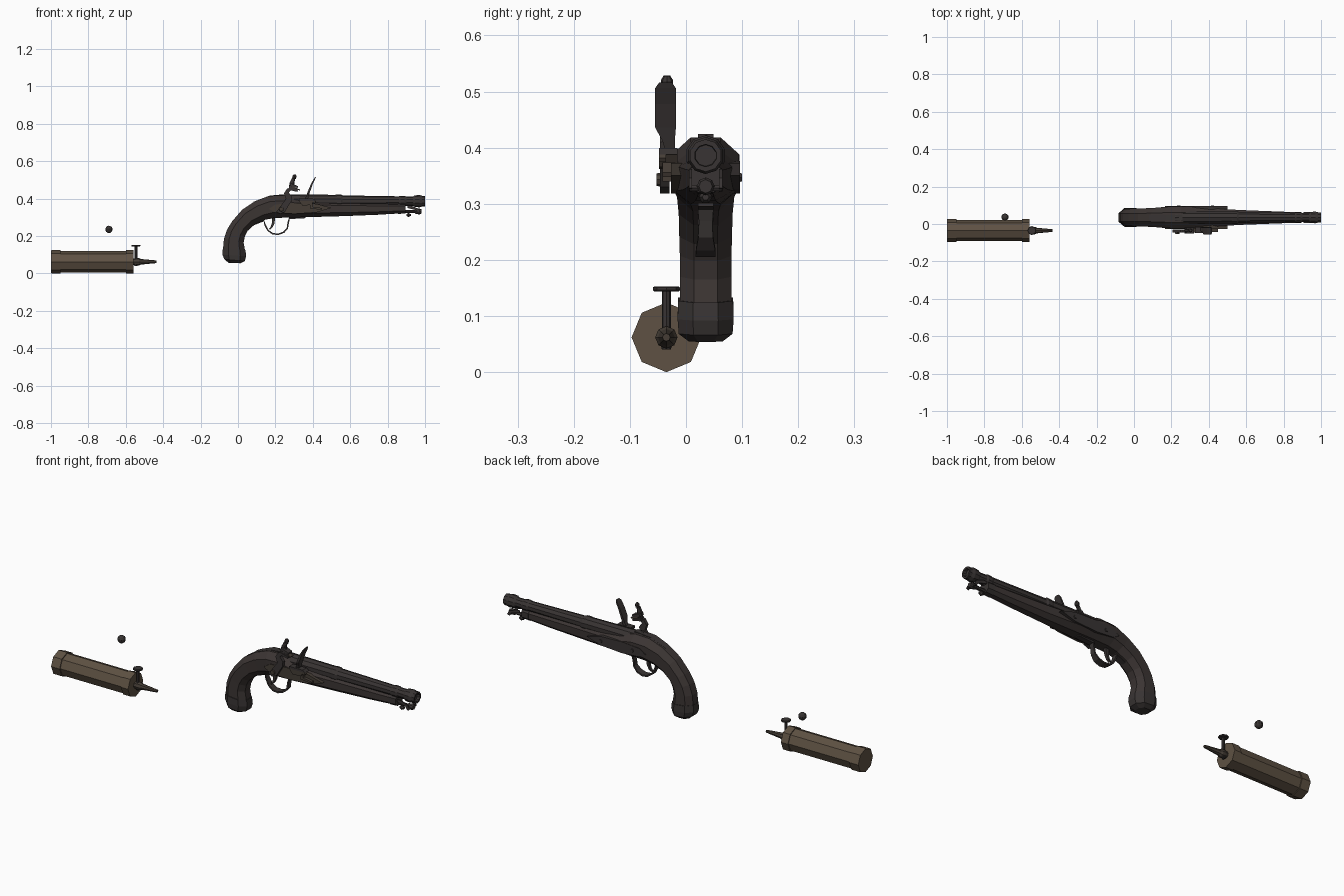
import bpy, bmesh, math
from mathutils import Vector


def material(name, rgb):
    m = bpy.data.materials.new(name)
    m.diffuse_color = (*rgb, 1)
    return m


WOOD = material("dark stained wood", (0.044, 0.035, 0.033))
IRON = material("dark iron", (0.040, 0.034, 0.033))
BRASS = material("aged brass", (0.112, 0.083, 0.056))
LOCK = material("browned steel", (0.058, 0.046, 0.036))
CY = 0.035      # pistol centre plane
FY = -0.035     # flask centre plane


def finish(name, bm, mat):
    bmesh.ops.recalc_face_normals(bm, faces=bm.faces)
    me = bpy.data.meshes.new(name)
    bm.to_mesh(me)
    bm.free()
    me.materials.append(mat)
    ob = bpy.data.objects.new(name, me)
    bpy.context.collection.objects.link(ob)
    return ob


def skin(name, rings, mat):
    """Skin a list of equal point rings and cap both ends."""
    bm = bmesh.new()
    vs = [[bm.verts.new(p) for p in r] for r in rings]
    n = len(vs[0])
    for a, b in zip(vs, vs[1:]):
        for i in range(n):
            bm.faces.new((a[i], a[(i + 1) % n], b[(i + 1) % n], b[i]))
    bm.faces.new(vs[0])
    bm.faces.new(vs[-1])
    return finish(name, bm, mat)


def lathe(name, prof, origin, axis, mat, n=8, turn=0.0):
    """Turned part: prof holds (distance along axis, radius)."""
    a = Vector(axis).normalized()
    u = Vector((0, 1, 0)) if abs(a.y) < 0.9 else Vector((1, 0, 0))
    w = a.cross(u).normalized()
    u = w.cross(a)
    ang = [2 * math.pi * i / n + turn for i in range(n)]
    return skin(name, [[Vector(origin) + a * d + (u * math.cos(t) + w * math.sin(t)) * r
                        for t in ang] for d, r in prof], mat)


def plate(name, pts, y0, y1, mat):
    """Side outline (x, z) extruded across y."""
    return skin(name, [[(x, y, z) for x, z in pts] for y in (y0, y1)], mat)


def strap(name, path, mat):
    """Flat strip along (x, z, half width, half thickness)."""
    rings = []
    for i, (x, z, w, t) in enumerate(path):
        a, b = path[max(i - 1, 0)], path[min(i + 1, len(path) - 1)]
        d = Vector((b[0] - a[0], b[1] - a[1])).normalized()
        rings.append([(x - d.y * t * k, CY + w * j, z + d.x * t * k)
                      for j, k in ((-1, -1), (1, -1), (1, 1), (-1, 1))])
    return skin(name, rings, mat)


def loft(name, stations, mat):
    """Chamfered section between outer and inner (x, z) edge with a half width."""
    shape = [(-.45, 1), (.45, 1), (1, .5), (1, -.5), (.45, -1), (-.45, -1), (-1, -.5), (-1, .5)]
    rings = []
    for ox, oz, ix, iz, w in stations:
        c, h = Vector(((ox + ix) / 2, CY, (oz + iz) / 2)), Vector(((ox - ix) / 2, 0, (oz - iz) / 2))
        rings.append([c + h * v + Vector((0, w * u, 0)) for u, v in shape])
    return skin(name, rings, mat)


# Stock: curved grip, breech swell and tapering fore-end
loft("stock", [
    (-.08, .130, .038, .120, .046), (-.075, .185, .030, .165, .046),
    (-.058, .235, .037, .198, .046), (-.030, .280, .052, .228, .047),
    (.022, .340, .090, .262, .048), (.090, .385, .145, .287, .051),
    (.165, .414, .195, .296, .057), (.250, .418, .250, .298, .060),
    (.330, .395, .330, .300, .057), (.420, .387, .420, .302, .049),
    (.560, .382, .560, .306, .040), (.740, .377, .740, .313, .033),
    (.890, .372, .890, .322, .027)], WOOD)

# Butt cap
loft("butt_cap", [
    (-.050, .056, .012, .054, .030), (-.073, .075, .036, .066, .048),
    (-.083, .100, .044, .092, .050), (-.081, .136, .040, .124, .049)], IRON)

# Barrel with breech, bands and flared muzzle
lathe("barrel", [(0, .037), (.30, .034), (.31, .036), (.33, .036), (.34, .031),
                 (.64, .026), (.65, .029), (.67, .029), (.68, .025), (.715, .025),
                 (.725, .031), (.75, .033), (.765, .029), (.78, .029), (.78, .020), (.765, .019)],
      (.22, CY, .386), (1, 0, 0), IRON, 10, math.pi / 10)
plate("breech_tang", [(.08, .382), (.17, .416), (.26, .424), (.26, .40), (.17, .40), (.09, .375)],
      CY - .014, CY + .014, IRON)

# Fore-end cap and ramrod with its swivel links
loft("fore_end_cap", [(.855, .376, .855, .318, .030), (.895, .375, .895, .320, .029)], IRON)
lathe("ramrod", [(0, .009), (.10, .009), (.105, .013), (.125, .016), (.135, .012)],
      (.845, CY, .331), (1, 0, 0), IRON)
for s in (-1, 1):
    y = CY + s * .027
    plate("swivel_link", [(.905, .362), (.925, .362), (.965, .346), (.975, .328),
                          (.962, .322), (.952, .338), (.905, .350)], y - .003, y + .003, IRON)
lathe("swivel_pin", [(0, .006), (.058, .006)], (.966, CY - .029, .328), (0, 1, 0), IRON, 6)
lathe("ramrod_hanger", [(0, .006), (.012, .012), (.024, .006)], (.90, CY, .312), (1, 0, 0), IRON, 6)

# Lock plate and opposite side plate
outline = [(.165, .345), (.20, .368), (.30, .376), (.42, .372), (.50, .350),
           (.42, .326), (.30, .318), (.20, .325)]
plate("lock_plate", outline, CY - .062, CY - .040, LOCK)
plate("side_plate", outline, CY + .040, CY + .061, IRON)
for x in (.24, .42):
    lathe("side_screw", [(0, .010), (.006, .008)], (x, CY + .059, .347), (0, 1, 0), IRON, 6)

# Cock with jaws, flint and jaw screw
plate("cock", [(.205, .330), (.225, .318), (.252, .330), (.268, .358), (.285, .385), (.288, .410),
               (.272, .432), (.284, .446), (.318, .440), (.320, .450), (.288, .462),
               (.262, .452), (.246, .428), (.256, .398), (.232, .365)], -.046, -.029, IRON)
plate("cock_comb", [(.270, .45), (.285, .45), (.290, .478), (.302, .505), (.290, .512), (.276, .485)],
      -.041, -.030, IRON)
plate("upper_jaw", [(.275, .468), (.318, .456), (.322, .466), (.282, .482)], -.050, -.018, IRON)
plate("lower_jaw", [(.270, .446), (.318, .436), (.320, .445), (.275, .457)], -.050, -.018, IRON)
plate("flint", [(.285, .457), (.330, .443), (.332, .448), (.288, .466)], -.045, -.022, LOCK)
lathe("jaw_screw", [(0, .005), (.055, .005), (.058, .010), (.072, .011), (.080, .006)],
      (.292, -.034, .449), (.14, 0, 1), IRON)
lathe("cock_screw", [(0, .013), (.010, .011)], (.232, -.043, .343), (0, -1, 0), LOCK)

# Pan, frizzen and frizzen spring
plate("priming_pan", [(.325, .388), (.405, .388), (.392, .366), (.345, .362)], -.048, -.015, LOCK)
plate("frizzen_cover", [(.325, .399), (.402, .399), (.415, .388), (.325, .388)], -.048, -.015, IRON)
skin("frizzen", [[(x0, y0, z), (x0, y1, z), (x1, y1, z), (x1, y0, z)] for x0, x1, y0, y1, z in (
    (.352, .372, -.036, -.020, .392), (.364, .378, -.042, -.020, .412), (.372, .385, -.055, -.018, .436),
    (.390, .400, -.055, -.018, .478), (.406, .413, -.055, -.018, .506), (.413, .417, -.048, -.025, .516))], IRON)
plate("frizzen_spring", [(.385, .368), (.398, .374), (.402, .356), (.45, .349), (.45, .340), (.385, .346)],
      -.042, -.020, LOCK)
lathe("frizzen_pivot", [(0, .009), (.012, .007)], (.408, -.036, .382), (0, -1, 0), LOCK, 6)

# Trigger guard and trigger
strap("trigger_guard", [(.085, .262, .012, .004), (.138, .283, .014, .005), (.145, .258, .013, .004),
                        (.160, .230, .015, .004), (.185, .212, .017, .004), (.215, .209, .018, .004),
                        (.245, .220, .017, .004), (.264, .242, .013, .004), (.268, .270, .012, .004),
                        (.275, .295, .014, .005), (.360, .300, .014, .005)], IRON)
strap("trigger", [(.190, .300, .008, .009), (.188, .268, .007, .007), (.180, .248, .007, .005),
                  (.168, .236, .006, .003)], IRON)

# Powder flask: octagonal body, end bands, nozzle and valve
lathe("flask_body", [(.01, .057), (.43, .057)], (-1, FY, .062), (1, 0, 0), BRASS)
lathe("flask_base", [(0, .060), (.004, .062), (.05, .062), (.05, .057)], (-1, FY, .062), (1, 0, 0), BRASS)
lathe("flask_shoulder", [(0, .057), (0, .062), (.04, .062)], (-.60, FY, .062), (1, 0, 0), BRASS)
lathe("flask_nozzle", [(0, .016), (.022, .020), (.035, .020), (.045, .015), (.12, .008), (.13, .007)],
      (-.565, FY, .062), (1, 0, 0), LOCK)
lathe("valve_stem", [(0, .008), (.008, .010), (.012, .008), (.105, .008)],
      (-.546, FY, .040), (0, 0, 1), IRON)
lathe("valve_button", [(0, .022), (.002, .024), (.007, .024), (.009, .021)],
      (-.546, FY, .144), (0, 0, 1), IRON)

# Lead ball
bm = bmesh.new()
bmesh.ops.create_uvsphere(bm, u_segments=10, v_segments=7, radius=.020)
bmesh.ops.translate(bm, verts=bm.verts, vec=(-.69, .037, .235))
finish("lead_ball", bm, IRON)
